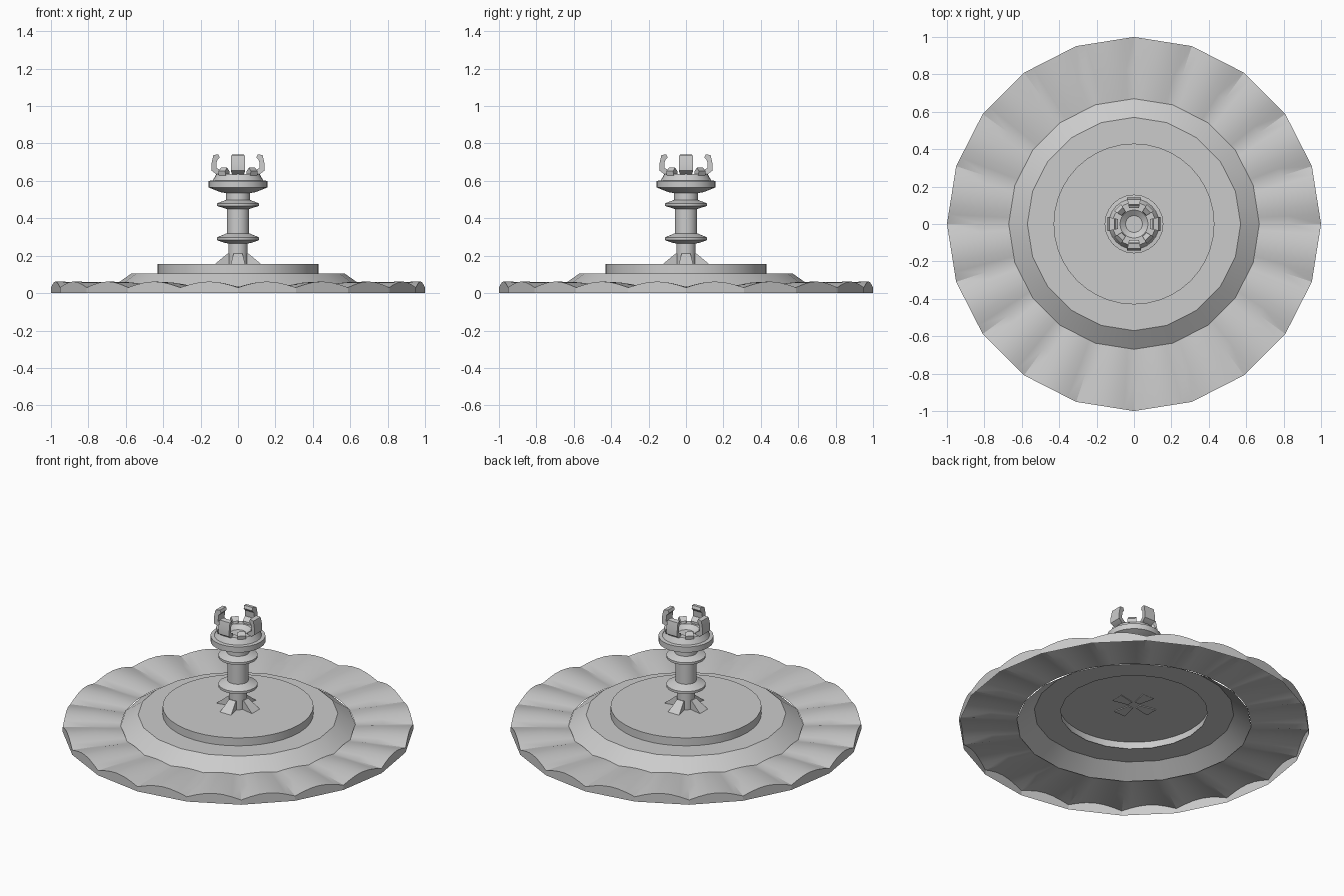
import bpy, bmesh, math
from math import sin, cos, pi, radians

if "Cube" in bpy.data.objects:
    bpy.data.objects.remove(bpy.data.objects["Cube"])


def finish(name, bm, angle=30):
    bmesh.ops.remove_doubles(bm, verts=bm.verts, dist=1e-5)
    bmesh.ops.recalc_face_normals(bm, faces=bm.faces)
    me = bpy.data.meshes.new(name)
    bm.to_mesh(me)
    bm.free()
    ob = bpy.data.objects.new(name, me)
    bpy.context.collection.objects.link(ob)
    bpy.ops.object.select_all(action='DESELECT')
    ob.select_set(True)
    bpy.context.view_layer.objects.active = ob
    bpy.ops.object.shade_smooth_by_angle(angle=radians(angle))
    return ob


def lathe(name, profile, n, angle=30):
    # revolve an (r, z) profile; open shells stay open, r = 0 closes
    bm = bmesh.new()
    rings = [[bm.verts.new((r * cos(2 * pi * i / n), r * sin(2 * pi * i / n), z))
              for i in range(n)] for r, z in profile if r > 0]
    for a, b in zip(rings, rings[1:]):
        for i in range(n):
            j = (i + 1) % n
            bm.faces.new((a[i], a[j], b[j], b[i]))
    if profile[-1][0] == 0:
        bm.faces.new(rings[-1])
    return finish(name, bm, angle)


def radial_plates(name, profile, w0, w1, start):
    # four copies of an (r, z) outline with tangential half-width from w0 (inside) to w1 (outside)
    bm = bmesh.new()
    r0 = min(p[0] for p in profile)
    r1 = max(p[0] for p in profile)
    for k in range(4):
        a = start + k * pi / 2
        sides = []
        for s in (-1, 1):
            side = []
            for r, z in profile:
                t = s * (w0 + (w1 - w0) * (r - r0) / (r1 - r0))
                side.append(bm.verts.new((r * cos(a) - t * sin(a), r * sin(a) + t * cos(a), z)))
            sides.append(side)
        n = len(profile)
        bm.faces.new(sides[0])
        bm.faces.new(sides[1][::-1])
        for i in range(n):
            j = (i + 1) % n
            bm.faces.new((sides[0][i], sides[1][i], sides[1][j], sides[0][j]))
    return finish(name, bm)


# outer rim strip, open underneath
lathe("base_rim", [(1, 0), (1, 0.03)], 20, 10)

# fluted ring: twenty arched panels, straight 20-gon outline
bm = bmesh.new()
S = 6
for k in range(20):
    a, b = k * pi / 10, (k + 1) * pi / 10
    cols = []
    for i in range(S + 1):
        t = i / S
        x = cos(a) * (1 - t) + cos(b) * t
        y = sin(a) * (1 - t) + sin(b) * t
        h = sin(pi * t)
        cols.append([bm.verts.new((x * r, y * r, z)) for r, z in
                     ((1, 0.03), (1, 0.03 + 0.032 * h),
                      (0.83, 0.032 + 0.026 * h), (0.67, 0.034 + 0.008 * h))])
    for p, q in zip(cols, cols[1:]):
        for i in range(3):
            bm.faces.new((p[i], q[i], q[i + 1], p[i + 1]))
bmesh.ops.dissolve_degenerate(bm, dist=1e-5, edges=bm.edges)
finish("fluted_ring", bm)

# bevelled shoulder and raised round platform
lathe("base_shoulder", [(0.67, 0.034), (0.57, 0.105), (0.42, 0.105)], 20)
lathe("round_platform", [(0.43, 0.105), (0.43, 0.155), (0, 0.155)], 40)

# column with two collars and a cup head
lathe("column", [
    (0.052, 0.155), (0.052, 0.265), (0.075, 0.27), (0.112, 0.283), (0.112, 0.298),
    (0.06, 0.32), (0.06, 0.45), (0.112, 0.466), (0.112, 0.48), (0.065, 0.498),
    (0.065, 0.535), (0.095, 0.54), (0.157, 0.565), (0.157, 0.6), (0.135, 0.602),
    (0.115, 0.638), (0.075, 0.638), (0.045, 0.615), (0, 0.615)], 24)

# spreading feet at the bottom of the column
radial_plates("column_feet", [(0.03, 0.15), (0.13, 0.15), (0.055, 0.212), (0.03, 0.212)],
              0.018, 0.04, 0)

# inward hooked claws on the head
radial_plates("claws", [
    (0.085, 0.63), (0.115, 0.635), (0.142, 0.655), (0.142, 0.69), (0.132, 0.738),
    (0.105, 0.742), (0.098, 0.725), (0.113, 0.708), (0.116, 0.67), (0.085, 0.652)],
    0.026, 0.038, 0)

# small teeth between the claws
radial_plates("small_teeth", [
    (0.075, 0.63), (0.12, 0.63), (0.123, 0.652), (0.105, 0.672), (0.08, 0.652)],
    0.014, 0.026, pi / 4)
